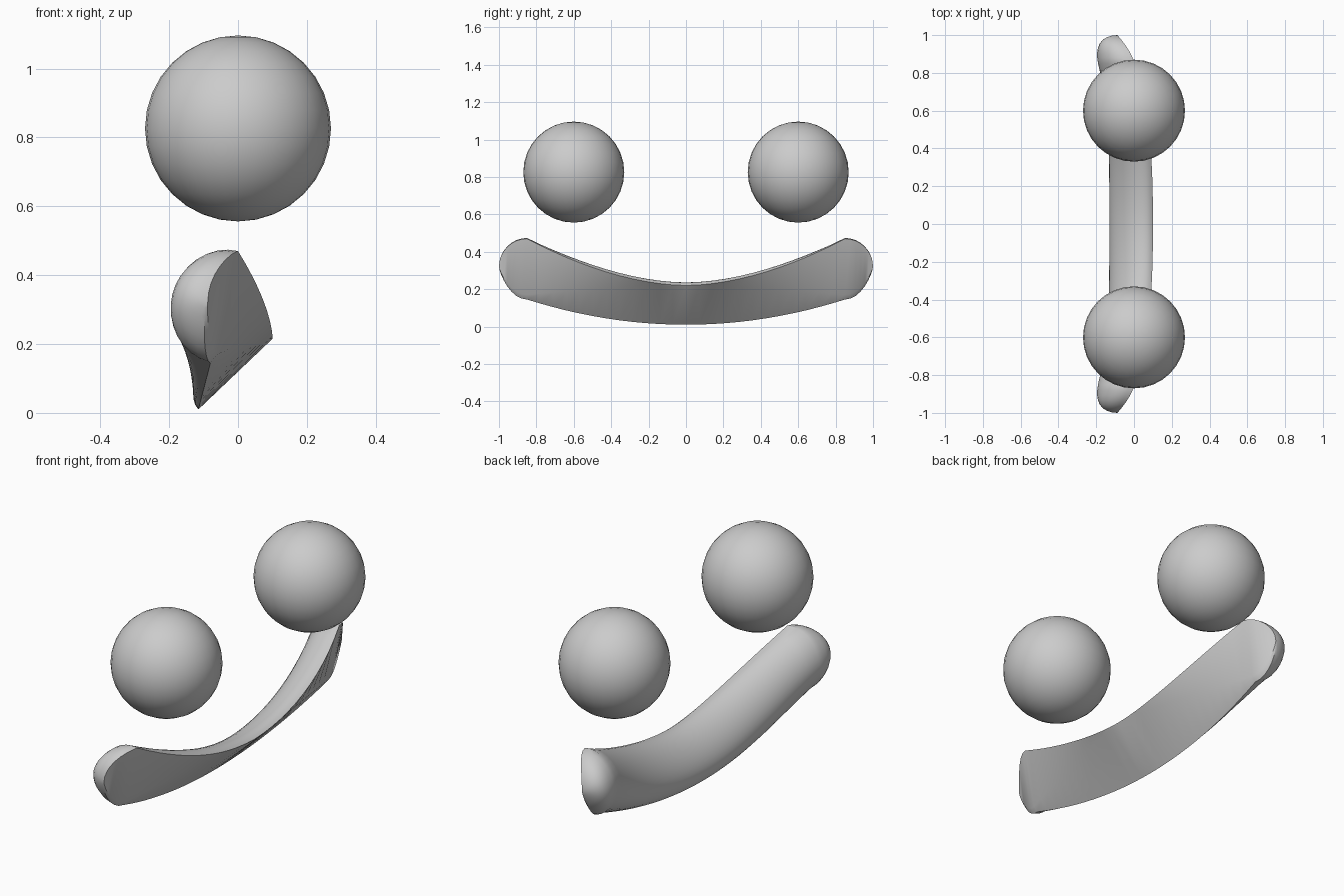
import bpy
import bmesh
from math import sin, cos, pi
from mathutils import Vector

cube = bpy.data.objects.get("Cube")
if cube:
    bpy.data.objects.remove(cube)

grey = bpy.data.materials.new("plain grey")
grey.use_nodes = True
colour = (0.6, 0.6, 0.6, 1)
grey.diffuse_color = colour
grey.node_tree.nodes["Principled BSDF"].inputs["Base Color"].default_value = colour


def finish(obj):
    obj.data.materials.append(grey)
    bpy.ops.object.select_all(action="DESELECT")
    obj.select_set(True)
    bpy.context.view_layer.objects.active = obj
    bpy.ops.object.shade_smooth_by_angle(angle=pi / 6)


# Eyes: two floating balls
for name, y in (("right_ball", -0.6), ("left_ball", 0.6)):
    bpy.ops.mesh.primitive_uv_sphere_add(segments=32, ring_count=16, radius=0.27,
                                         location=(0, y, 0.826))
    bpy.context.object.name = name
    finish(bpy.context.object)

CAP = 0.85   # where the rounded ends begin
ARC = 16     # segments round the bulging back


def body_section(s):
    """Upper edge, crease, lower edge and bulge depth along the bar."""
    upper = Vector((0.1 - 0.1 * s ** 2.8, 0.22 + 0.25 * s ** 1.8))
    crease = Vector((0.1 - 0.16 * s ** 1.2, 0.215 - 0.045 * s * s))
    lower = Vector((-0.115 + 0.035 * s * s, 0.01 + 0.135 * s * s))
    return CAP * s, upper, crease, lower, 0.085 + 0.065 * s * s


def cap_section(a):
    """Same section shrinking to a rounded tip."""
    c, d = max(cos(a), 0), sin(a)
    upper = Vector((-0.088 * d ** 1.5, 0.32 + 0.15 * c))
    lower = Vector((-0.08 - 0.008 * d - 0.012 * sin(2 * a), 0.32 - 0.175 * c ** 1.5))
    crease = lower + Vector((0.02, 0.025)) * c
    return CAP + 0.15 * d, upper, crease, lower, 0.15 * c


def ring(bm, section, side):
    y, upper, crease, lower, depth = section
    mid, half = (upper + lower) / 2, (upper - lower) / 2
    out = Vector((-half.y, half.x)).normalized() * depth
    points = [mid + half * cos(pi * i / ARC) + out * sin(pi * i / ARC)
              for i in range(ARC + 1)] + [crease]
    return [bm.verts.new((p.x, side * y, p.y)) for p in points]


# Smile: half-round bar twisting from a flat underside to upright ends
half_bar = [body_section(i / 12) for i in range(13)]
half_bar += [cap_section(i / 8 * pi / 2) for i in range(1, 9)]
bm = bmesh.new()
rings = [ring(bm, s, -1) for s in reversed(half_bar[1:])]
rings += [ring(bm, s, 1) for s in half_bar]
for a, b in zip(rings, rings[1:]):
    for i in range(len(a)):
        j = (i + 1) % len(a)
        bm.faces.new((a[i], a[j], b[j], b[i]))
bmesh.ops.remove_doubles(bm, verts=bm.verts, dist=0.0005)
bmesh.ops.recalc_face_normals(bm, faces=bm.faces)
mesh = bpy.data.meshes.new("smile_bar")
bm.to_mesh(mesh)
bm.free()
smile = bpy.data.objects.new("smile_bar", mesh)
bpy.context.collection.objects.link(smile)
finish(smile)
